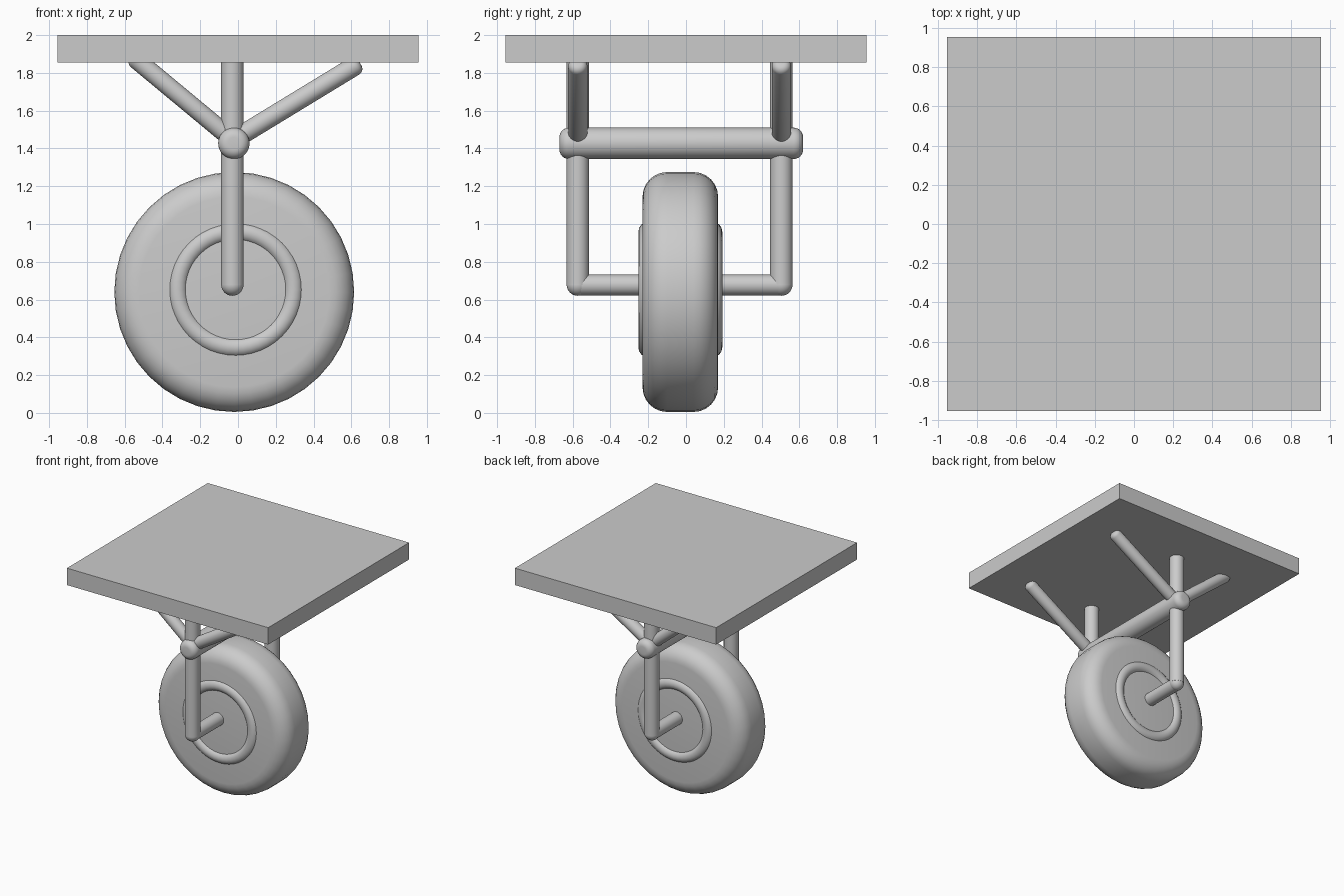
import bpy, math
from mathutils import Vector

if "Cube" in bpy.data.objects:
    bpy.data.objects.remove(bpy.data.objects["Cube"], do_unlink=True)

grey = bpy.data.materials.new("plain_grey")
grey.use_nodes = True
COLOUR = (0.6, 0.6, 0.6, 1)
grey.diffuse_color = COLOUR
grey.node_tree.nodes["Principled BSDF"].inputs["Base Color"].default_value = COLOUR


def finish(name, smooth=True):
    obj = bpy.context.object
    obj.name = name
    obj.data.materials.append(grey)
    if smooth:
        bpy.ops.object.shade_smooth_by_angle(angle=math.radians(35))
    return obj


def rod(name, start, end, radius, bevel=0.0, sides=32):
    """Cylinder between two points with rounded rims."""
    a, b = Vector(start), Vector(end)
    bpy.ops.mesh.primitive_cylinder_add(vertices=sides, radius=radius,
                                        depth=(b - a).length, location=(a + b) / 2)
    obj = bpy.context.object
    obj.rotation_euler = (b - a).to_track_quat('Z', 'Y').to_euler()
    if bevel:
        mod = obj.modifiers.new("rounded_rim", 'BEVEL')
        mod.width = bevel
        mod.segments = 6
        mod.limit_method = 'ANGLE'
        mod.angle_limit = math.radians(40)
        bpy.ops.object.modifier_apply(modifier=mod.name)
    return finish(name)


# Flat mounting plate
bpy.ops.mesh.primitive_cube_add(size=1, location=(0, 0, 1.928))
bpy.context.object.scale = (1.91, 1.91, 0.145)
finish("mounting_plate", smooth=False)

# Tyre with rounded shoulders
rod("tyre", (-0.02, -0.23, 0.64), (-0.02, 0.17, 0.64), 0.635, 0.13, 40)

# Raised rim ring on both sides of the tyre
for side, y in (("front", -0.2), ("back", 0.14)):
    bpy.ops.mesh.primitive_torus_add(major_radius=0.307, minor_radius=0.052,
                                     major_segments=48, minor_segments=16,
                                     location=(-0.013, y, 0.653),
                                     rotation=(math.pi / 2, 0, 0))
    finish(side + "_rim_ring")

# Fork legs and diagonal braces, one set at each end of the axle
X = -0.03
FRONT, BACK = -0.573, 0.505
for side, y in (("front", FRONT), ("back", BACK)):
    rod(side + "_leg", (X, y, 0.677), (X, y, 1.88), 0.06)
    bpy.ops.mesh.primitive_uv_sphere_add(segments=32, ring_count=16, radius=0.059,
                                         location=(X, y, 0.679))
    finish(side + "_leg_elbow")
    rod(side + "_right_brace", (-0.02, y, 1.44), (-0.56, y, 1.888), 0.049, 0.03)
    rod(side + "_left_brace", (0, y, 1.46), (0.645, y, 1.853), 0.051, 0.035)

# Axle through the wheel and the crossbar above it
rod("axle", (X, FRONT, 0.677), (X, BACK, 0.677), 0.055)
rod("crossbar", (-0.022, -0.67, 1.427), (-0.022, 0.62, 1.427), 0.083, 0.05)
